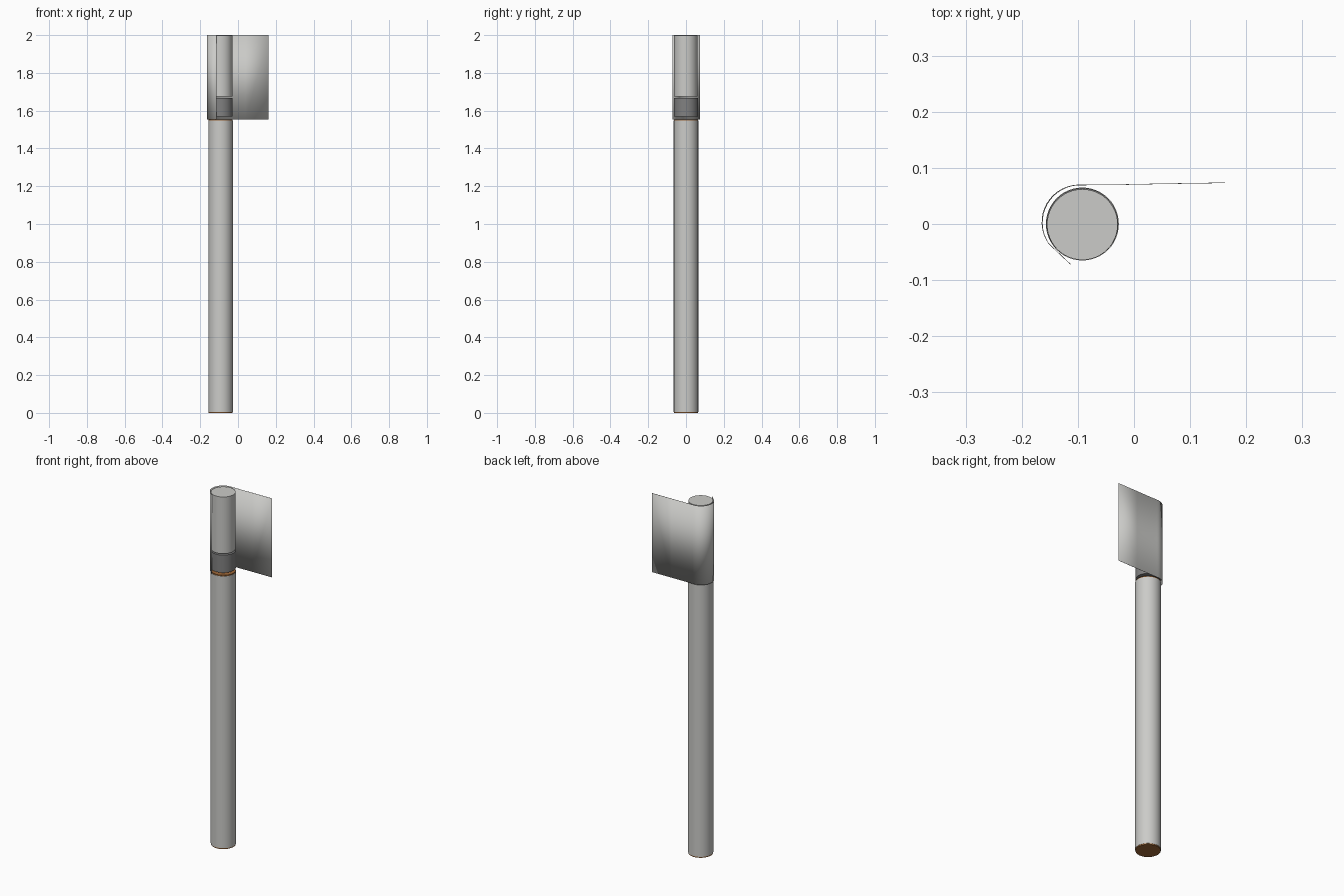
import bpy, bmesh, math
from mathutils import Vector

cube = bpy.data.objects.get("Cube")
if cube:
    bpy.data.objects.remove(cube)


def material(name, rgb):
    m = bpy.data.materials.new(name)
    m.use_nodes = True
    m.diffuse_color = (*rgb, 1)
    m.node_tree.nodes["Principled BSDF"].inputs["Base Color"].default_value = (*rgb, 1)
    return m


PALE = material("pale grey", (0.6, 0.6, 0.58))
DARK = material("dark grey", (0.22, 0.22, 0.22))
BROWN = material("orange brown", (0.35, 0.14, 0.04))
CX = -0.092


def smooth(ob):
    bpy.ops.object.select_all(action='DESELECT')
    ob.select_set(True)
    bpy.context.view_layer.objects.active = ob
    bpy.ops.object.shade_smooth_by_angle(angle=math.radians(40))


def rod(name, radius, low, high, mat, y=0.0):
    bpy.ops.mesh.primitive_cylinder_add(vertices=48, radius=radius, depth=high - low,
                                        location=(CX, y, (low + high) / 2))
    ob = bpy.context.object
    ob.name = name
    ob.data.materials.append(mat)
    smooth(ob)
    return ob


# Stacked round parts with narrow gaps between them
rod("long_tube", 0.065, 0.006, 1.548, PALE)
rod("tube_core", 0.0635, 0.0, 1.554, BROWN)
rod("middle_collar", 0.064, 1.568, 1.668, DARK)
rod("upper_plug", 0.063, 1.676, 1.998, PALE, -0.001)


# Thin sheet: flat tail, wrapped round the back and left, short free flap
def sheet_path(inset):
    points = [Vector((0.162, 0.0735)), Vector((0.04, 0.0715)), Vector((-0.03, 0.07))]
    for i in range(17):
        a = math.radians(90 + i * 7.5)
        r = 0.0695 + (0.0035 - inset) * math.sin(math.pi * i / 16)
        points.append(Vector((CX + r * math.cos(a), r * math.sin(a))))
    points.append(Vector((-0.113, -0.072)))
    return points


bm = bmesh.new()
rows = [[bm.verts.new((p.x, p.y, z)) for p in sheet_path(inset)]
        for z, inset in ((1.552, 0.0), (2.0, 0.001))]
for i in range(len(rows[0]) - 1):
    bm.faces.new((rows[0][i + 1], rows[0][i], rows[1][i], rows[1][i + 1]))
bmesh.ops.recalc_face_normals(bm, faces=bm.faces)
mesh = bpy.data.meshes.new("wrapping_sheet")
bm.to_mesh(mesh)
bm.free()
sheet = bpy.data.objects.new("wrapping_sheet", mesh)
bpy.context.collection.objects.link(sheet)
mesh.materials.append(PALE)
solid = sheet.modifiers.new("thickness", 'SOLIDIFY')
solid.thickness = 0.001
solid.offset = 0
smooth(sheet)
